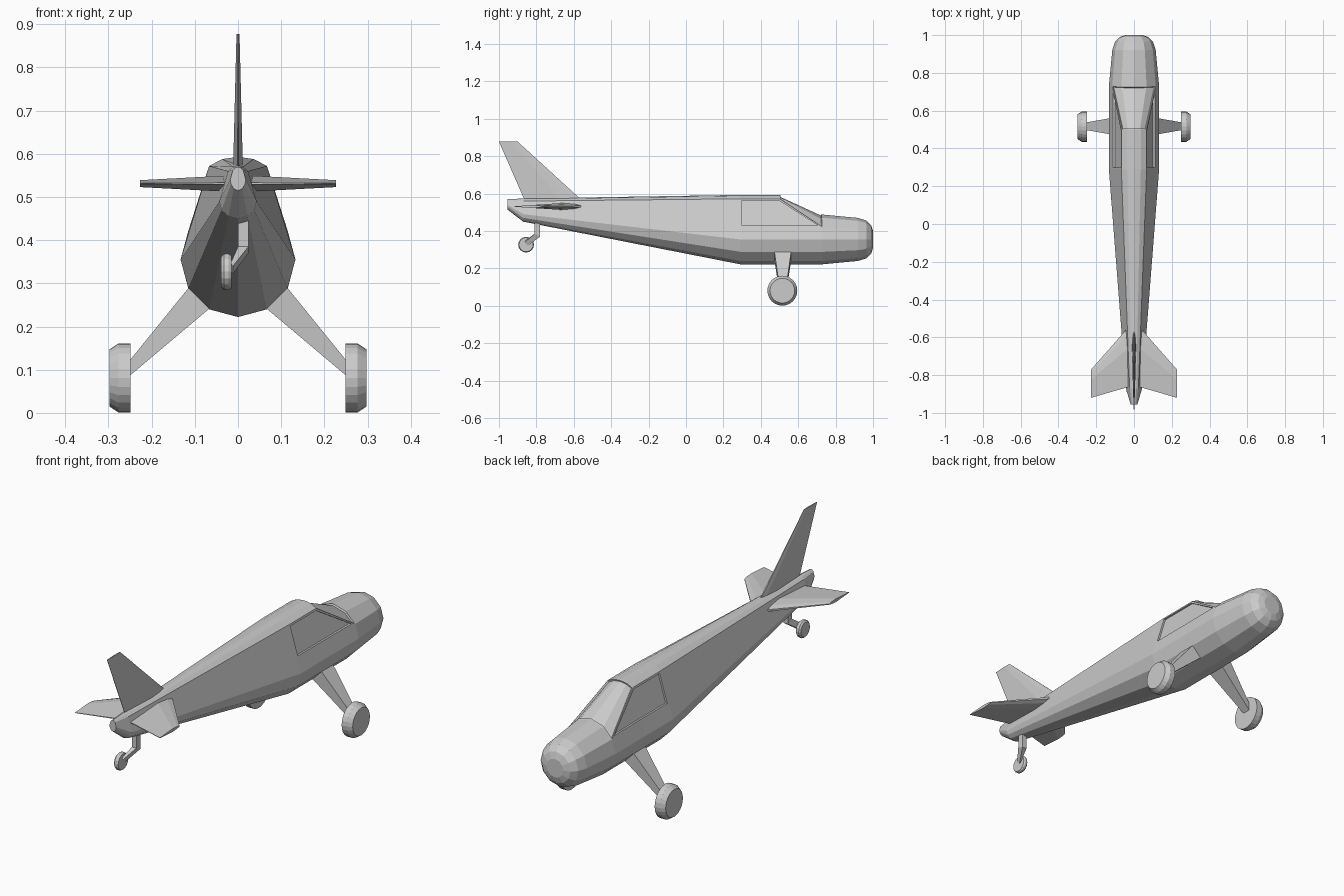
import bpy, bmesh, math
from mathutils import Vector

if "Cube" in bpy.data.objects:
    bpy.data.objects.remove(bpy.data.objects["Cube"])


def loft(name, rings):
    """Skin a list of equal-length point rings and cap both ends."""
    bm = bmesh.new()
    vs = [[bm.verts.new(p) for p in r] for r in rings]
    n = len(vs[0])
    for a, b in zip(vs, vs[1:]):
        for j in range(n):
            k = (j + 1) % n
            bm.faces.new((a[j], a[k], b[k], b[j]))
    bm.faces.new(vs[0])
    bm.faces.new(vs[-1])
    bmesh.ops.recalc_face_normals(bm, faces=bm.faces)
    me = bpy.data.meshes.new(name)
    bm.to_mesh(me)
    bm.free()
    ob = bpy.data.objects.new(name, me)
    bpy.context.collection.objects.link(ob)
    return ob


def circle(y, r, z=0.355):
    return [(r * math.sin(a), y, z - r * math.cos(a))
            for a in (math.radians(30 * i) for i in range(12))]


def section(y, half):
    """Symmetric ring from a bottom-to-top half profile of (x, z)."""
    return [(x, y, z) for x, z in half] + [(-x, y, z) for x, z in half[-2:0:-1]]


def wheel(name, profile, y, z, n):
    """Disc about the x axis from a profile of (x, radius)."""
    return loft(name, [[(x, y + r * math.cos(2 * math.pi * i / n),
                         z + r * math.sin(2 * math.pi * i / n))
                        for i in range(n)] for x, r in profile])


def airfoil(le, te, half, place):
    """Thin faceted section from leading to trailing edge."""
    pts = [(0, .25), (.12, .7), (.35, 1), (1, .12)]
    pts = pts + [(t, -h) for t, h in reversed(pts)]
    return [place(le + (te - le) * t, h * half) for t, h in pts]


# Fuselage: round nose, peaked cabin, tapering tail
cabin = [(0, .222), (.0665, .24), (.115, .289), (.133, .355), (.067, .572), (.036, .588), (0, .593)]
tail = [(0, .45), (.022, .456), (.038, .47), (.043, .49), (.023, .56), (.012, .57), (0, .574)]
tip = [(0, .515), (.01, .519), (.016, .53), (.018, .54), (.012, .562), (.006, .568), (0, .57)]
body = loft("fuselage", [
    section(-.955, tip), section(-.87, tail), section(.29, cabin), section(.5, cabin),
    circle(.73, .133), circle(.92, .115), circle(.965, .101), circle(.99, .076), circle(1.0, .045)])

# Recessed windscreen
bm = bmesh.new()
bm.from_mesh(body.data)
screen = [f for f in bm.faces
          if .58 < f.calc_center_median().y < .65 and f.normal.z > .45]
bmesh.ops.inset_region(bm, faces=screen, thickness=.005, depth=0)
bmesh.ops.inset_region(bm, faces=screen, thickness=.001, depth=-.008)
bm.to_mesh(body.data)
bm.free()

# Recessed side windows
outline = [(.3, .43), (.705, .43), (.497, .563), (.3, .563)]
for s, side in ((1, "right"), (-1, "left")):
    rings = [[(s * (.133 - (z - .355) * .304 + d), y, z) for y, z in outline]
             for d in (-.009, .06)]
    cutter = loft(side + "_window_cutter", rings)
    cutter.hide_render = True
    cutter.hide_viewport = True
    cutter.display_type = 'WIRE'
    mod = body.modifiers.new(side + " window", 'BOOLEAN')
    mod.operation = 'DIFFERENCE'
    mod.solver = 'EXACT'
    mod.object = cutter

# Tail fin
loft("tail_fin", [
    airfoil(-.53, -.852, .012, lambda y, h: (h, y, .54)),
    airfoil(-.90, -1.0, .0035, lambda y, h: (h, y, .878))])

for s, side in ((1, "right"), (-1, "left")):
    # Tailplane halves
    loft(side + "_tailplane", [
        airfoil(-.535, -.86, .019, lambda y, h: (s * .02, y, .531 + h)),
        airfoil(-.77, -.92, .008, lambda y, h: (s * .227, y, .531 + h))])

    # Main landing gear
    loft(side + "_gear_leg", [
        [(s * .085, .473, .305), (s * .085, .562, .305), (s * .045, .562, .26), (s * .045, .473, .26)],
        [(s * .115, .473, .289), (s * .115, .562, .289), (s * .068, .562, .24), (s * .068, .473, .24)],
        [(s * .252, .497, .12), (s * .252, .538, .12), (s * .252, .538, .085), (s * .252, .497, .085)]])
    wheel(side + "_main_wheel", [(s * .249, .08), (s * .277, .08), (s * .298, .066)], .515, .081, 24)

# Tail wheel and its bent strut
loft("tail_wheel_strut", [
    [(0, -.81, .47), (.024, -.81, .47), (.024, -.78, .47), (0, -.78, .47)],
    [(0, -.81, .385), (.024, -.81, .385), (.024, -.78, .37), (0, -.78, .37)],
    [(-.017, -.862, .347), (-.012, -.862, .34), (-.012, -.845, .322), (-.017, -.845, .325)]])
wheel("tail_wheel", [(-.039, .035), (-.032, .042), (-.022, .042), (-.015, .038)], -.855, .327, 16)
